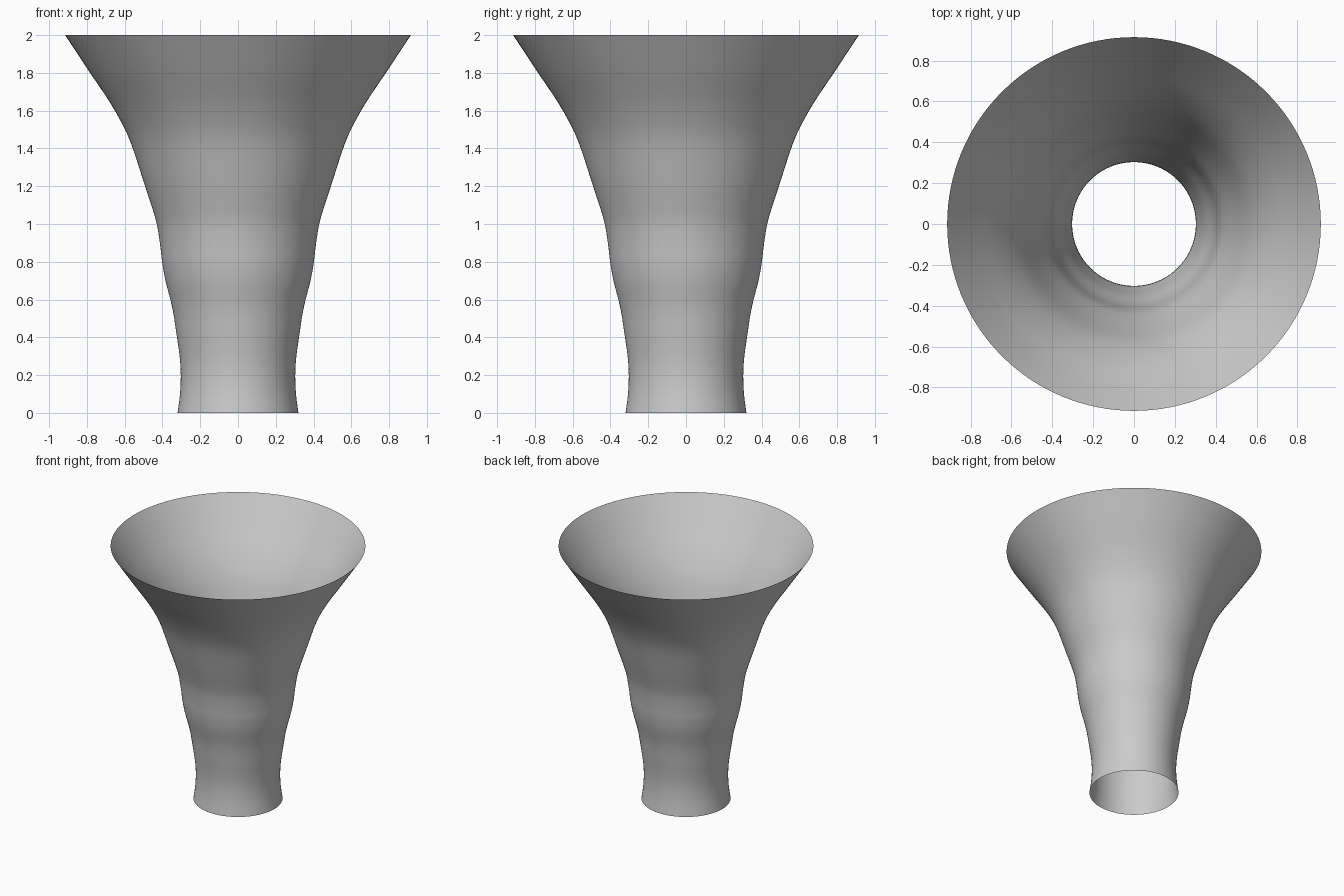
import bpy, bmesh, math

if "Cube" in bpy.data.objects:
    bpy.data.objects.remove(bpy.data.objects["Cube"])

# Radius / height profile of the flared funnel
PROFILE = [(0.32, 0), (0.307, 0.1), (0.303, 0.2), (0.309, 0.3), (0.326, 0.42),
           (0.341, 0.52), (0.358, 0.6), (0.384, 0.7), (0.402, 0.8), (0.411, 0.88),
           (0.43, 1.0), (0.459, 1.1), (0.492, 1.2), (0.524, 1.3), (0.564, 1.42),
           (0.608, 1.52), (0.682, 1.65), (0.783, 1.8), (0.915, 2.0)]
SEGMENTS = 128
STEPS = 3


def smooth_profile(pts):
    """Catmull-Rom interpolation through the profile points."""
    out = []
    for i in range(len(pts) - 1):
        p0, p1, p2 = pts[max(i - 1, 0)], pts[i], pts[i + 1]
        p3 = pts[min(i + 2, len(pts) - 1)]
        for s in range(STEPS):
            t = s / STEPS
            out.append(tuple(
                0.5 * (2 * b + (c - a) * t + (2 * a - 5 * b + 4 * c - d) * t ** 2
                       + (3 * b - a - 3 * c + d) * t ** 3)
                for a, b, c, d in zip(p0, p1, p2, p3)))
    return out + [pts[-1]]


# Single-walled open shell, revolved around z
bm = bmesh.new()
rings = []
for r, z in smooth_profile(PROFILE):
    rings.append([bm.verts.new((r * math.cos(a), r * math.sin(a), z))
                  for a in (2 * math.pi * k / SEGMENTS for k in range(SEGMENTS))])
for low, high in zip(rings, rings[1:]):
    for k in range(SEGMENTS):
        n = (k + 1) % SEGMENTS
        bm.faces.new((low[k], low[n], high[n], high[k]))

mesh = bpy.data.meshes.new("funnel_shell")
bm.to_mesh(mesh)
bm.free()
mesh.shade_smooth()
shell = bpy.data.objects.new("funnel_shell", mesh)
bpy.context.collection.objects.link(shell)
